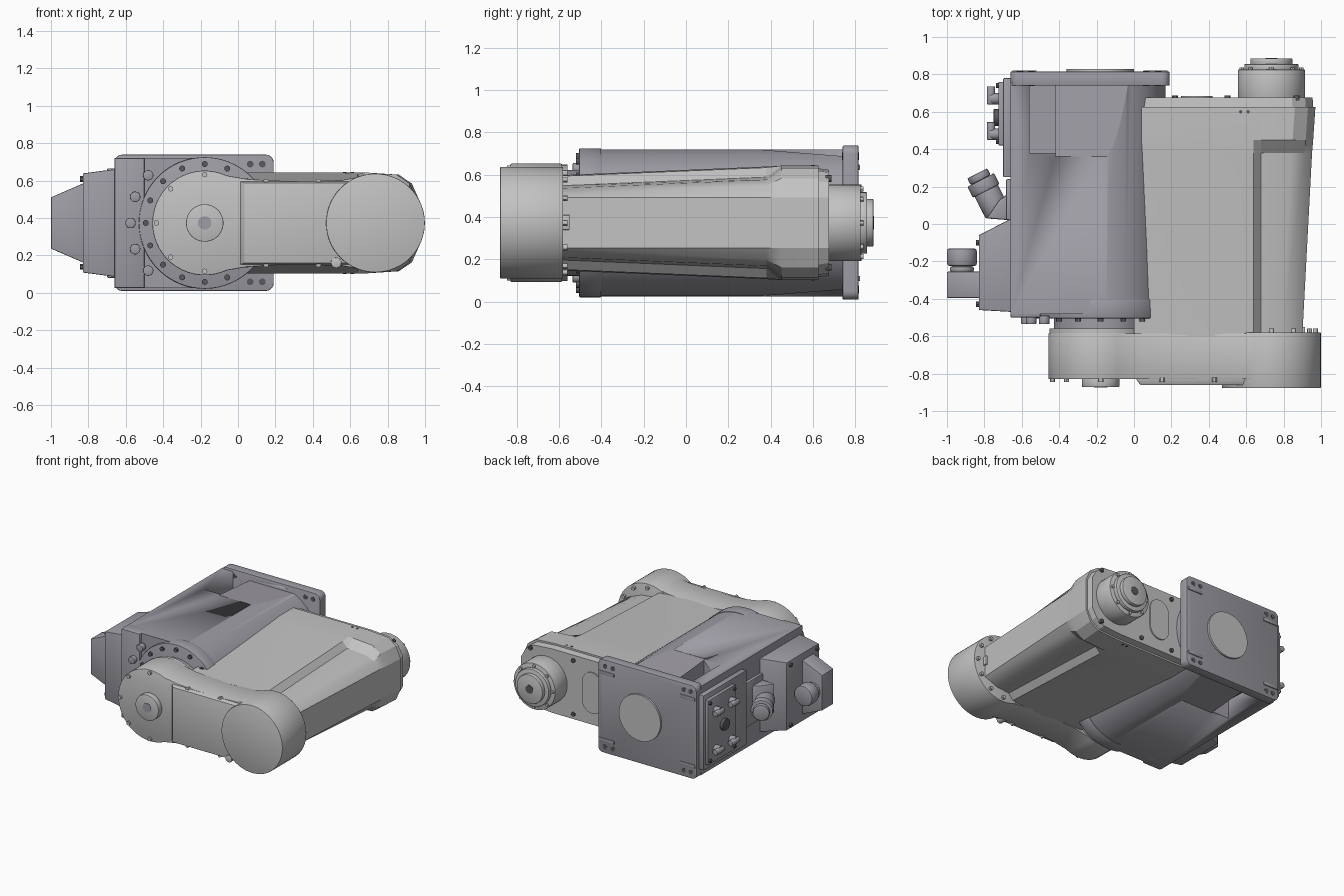
import bpy, bmesh
from math import sin, cos, radians, pi
from mathutils import Vector
from itertools import product

cube = bpy.data.objects.get("Cube")
if cube:
    bpy.data.objects.remove(cube, do_unlink=True)

ZC = 0.373          # height of all main axes
SHOULDER, WRIST = -0.178, 0.735


def material(name, rgb):
    m = bpy.data.materials.new(name)
    m.use_nodes = True
    m.diffuse_color = (*rgb, 1)
    m.node_tree.nodes["Principled BSDF"].inputs["Base Color"].default_value = (*rgb, 1)
    return m


LIGHT = material("light grey", (0.54, 0.54, 0.54))
BASE = material("violet grey", (0.35, 0.34, 0.38))
DARK = material("dark grey", (0.10, 0.10, 0.11))


def finish(name, bm, mat, bevel=0, angle=30):
    bmesh.ops.recalc_face_normals(bm, faces=bm.faces)
    me = bpy.data.meshes.new(name)
    bm.to_mesh(me)
    bm.free()
    me.materials.append(mat)
    ob = bpy.data.objects.new(name, me)
    bpy.context.collection.objects.link(ob)
    bpy.ops.object.select_all(action='DESELECT')
    ob.select_set(True)
    bpy.context.view_layer.objects.active = ob
    if bevel:
        mod = ob.modifiers.new("bevel", 'BEVEL')
        mod.width, mod.segments, mod.limit_method = bevel, 2, 'ANGLE'
        mod.angle_limit = radians(40)
        bpy.ops.object.modifier_apply(modifier="bevel")
    bpy.ops.object.shade_smooth_by_angle(angle=radians(angle))
    return ob


def loft(name, rings, mat, bevel=0, angle=30):
    """Skin a list of equal-length point rings and cap both ends."""
    bm = bmesh.new()
    rows = [[bm.verts.new(p) for p in ring] for ring in rings]
    n = len(rows[0])
    for a, b in zip(rows, rows[1:]):
        for i in range(n):
            bm.faces.new((a[i], a[(i + 1) % n], b[(i + 1) % n], b[i]))
    bm.faces.new(rows[0])
    bm.faces.new(rows[-1])
    return finish(name, bm, mat, bevel, angle)


def prism(name, profile, y0, y1, mat, bevel=0):
    return loft(name, [[(x, y, z) for x, z in profile] for y in (y0, y1)], mat, bevel)


def hull(name, pts, mat, bevel=0):
    bm = bmesh.new()
    for p in pts:
        bm.verts.new(p)
    bmesh.ops.convex_hull(bm, input=bm.verts)
    bmesh.ops.dissolve_limit(bm, angle_limit=0.01, verts=bm.verts, edges=bm.edges)
    return finish(name, bm, mat, bevel)


def box(name, xs, ys, zs, mat, bevel=0):
    return hull(name, list(product(xs, ys, zs)), mat, bevel)


def rods(name, segments, mat, bevel=0, sides=48):
    """One object made of cylinders given as (start, end, radius)."""
    bm = bmesh.new()
    for a, b, r in segments:
        a, b = Vector(a), Vector(b)
        d = b - a
        rot = d.to_track_quat('Z', 'Y').to_matrix().to_4x4()
        rot.translation = (a + b) / 2
        bmesh.ops.create_cone(bm, cap_ends=True, segments=sides, radius1=r, radius2=r,
                              depth=d.length, matrix=rot)
    return finish(name, bm, mat, bevel)


def disc(name, x, y0, y1, r, mat, bevel=0):
    return rods(name, [((x, y0, ZC), (x, y1, ZC), r)], mat, bevel, 64)


def arc(cx, r, a0, a1, n=32):
    angles = [radians(a0 + (a1 - a0) * i / n) for i in range(n + 1)]
    return [(cx + r * cos(a), ZC + r * sin(a)) for a in angles]


def rounded(x0, x1, z0, z1, r):
    pts = []
    for cx, cz, a in ((x1 - r, z1 - r, 0), (x0 + r, z1 - r, 90),
                      (x0 + r, z0 + r, 180), (x1 - r, z0 + r, 270)):
        pts += [(cx + r * cos(radians(a + 15 * i)), cz + r * sin(radians(a + 15 * i)))
                for i in range(7)]
    return pts


# Base housing: D-shaped body with pockets cut above and below
base = prism("base_housing", arc(SHOULDER, 0.347, -90, 90) +
             [(-0.66, ZC + 0.347), (-0.66, ZC - 0.347)], -0.48, 0.76, BASE)
for s in (1, -1):
    cutters = [
        box("pocket_cutter", (-0.56, -0.42), (0.38, 0.74), (ZC + s * 0.2, ZC + s * 0.5), BASE),
        hull("slope_cutter", [(x, y, ZC + s * h) for x in (-0.42, 0.1)
                              for y, h in ((0.36, 0.345), (0.74, 0.315), (0.74, 0.5), (0.36, 0.5))], BASE)]
    for c in cutters:
        bpy.context.view_layer.objects.active = base
        mod = base.modifiers.new("cut", 'BOOLEAN')
        mod.operation, mod.object = 'DIFFERENCE', c
        bpy.ops.object.modifier_apply(modifier="cut")
        bpy.data.objects.remove(c, do_unlink=True)
box("pocket_cover", (-0.555, -0.425), (0.385, 0.735), (ZC - 0.206, ZC - 0.198), DARK)
box("base_front_block", (-0.66, -0.5), (-0.5, -0.4), (ZC - 0.347, ZC + 0.347), BASE, 0.006)

# Mounting plate with corner holes and round cover
prism("mounting_plate", rounded(-0.66, 0.19, 0.01, 0.738, 0.04), 0.74, 0.815, BASE, 0.005)
disc("plate_cover", -0.18, 0.81, 0.83, 0.18, LIGHT)
holes = []
for x in (-0.61, -0.55, 0.065, 0.13):
    for s in (1, -1):
        z = ZC + s * 0.315
        holes.append(((x, 0.738, z), (x, 0.817, z), 0.018))
rods("mounting_holes", holes, DARK, 0, 20)
for x0, x1 in ((-0.65, -0.52), (0.05, 0.18)):
    for s in (1, -1):
        box("corner_pad", (x0, x1), (0.81, 0.822), (ZC + s * 0.25, ZC + s * 0.275), BASE, 0.004)

# Shoulder flange, neck and bolt ring
disc("shoulder_flange", SHOULDER, -0.505, -0.4, 0.352, BASE, 0.006)
disc("shoulder_neck", SHOULDER, -0.57, -0.5, 0.25, BASE)
ring = []
for i in range(16):
    a = 2 * pi * i / 16
    x, z = SHOULDER + 0.315 * cos(a), ZC + 0.315 * sin(a)
    ring.append(((x, -0.5, z), (x, -0.52, z), 0.016))
rods("flange_bolts", ring, DARK, 0, 12)
rods("front_plugs", [((x, -0.49, ZC + dz), (x, -0.535, ZC + dz), 0.028) for x, dz in
                     ((-0.575, 0), (-0.55, 0.14), (-0.55, -0.14), (-0.48, 0.255), (-0.48, -0.255))],
     BASE, 0.004, 16)

# Side connection box with tapered outlet
hull("side_box", [(x, y, ZC + s * h) for s in (1, -1) for x, y, h in
                  ((-0.655, -0.47, 0.288), (-0.83, -0.46, 0.265),
                   (-0.83, -0.06, 0.265), (-0.655, 0.03, 0.288))], BASE, 0.006)
hull("outlet_block", [(x, y, ZC + s * h) for s in (1, -1) for y in (-0.395, -0.255)
                      for x, h in ((-0.82, 0.215), (-1.0, 0.137))], BASE, 0.005)
rods("outlet_gland", [((-0.92, -0.26, ZC), (-0.92, -0.225, ZC), 0.065),
                      ((-0.92, -0.225, ZC), (-0.92, -0.13, ZC), 0.08)], BASE, 0.015)
rods("side_box_bolts", [((-0.82, y, ZC + s * 0.235), (-0.845, y, ZC + s * 0.235), 0.015)
                        for y in (-0.43, -0.1) for s in (1, -1)], DARK, 0, 12)

# Angled power connector on its frame
box("connector_frame", (-0.685, -0.655), (0.02, 0.24), (0.2, 0.55), BASE, 0.01)
hull("connector_seat", [(x, y, z) for z in (0.27, 0.5) for x, y in
                        ((-0.66, 0.02), (-0.79, 0.03), (-0.72, 0.13), (-0.66, 0.17))], BASE, 0.01)


def along(t):
    return Vector((-0.73, 0.06, ZC)).lerp(Vector((-0.83, 0.255, ZC)), t)


rods("power_connector", [(along(0), along(0.65), 0.07), (along(0.6), along(0.9), 0.08),
                         (along(0.9), along(1.08), 0.06)], BASE, 0.006)

# Service panel with elbow fittings
box("service_panel", (-0.70, -0.655), (0.25, 0.78), (0.08, 0.665), BASE, 0.006)
box("panel_face", (-0.725, -0.69), (0.42, 0.76), (0.12, 0.625), BASE, 0.006)
for y, z in ((0.48, 0.22), (0.48, 0.52), (0.67, 0.22), (0.67, 0.52)):
    rods("elbow_fitting", [((-0.72, y, z), (-0.77, y, z), 0.03),
                           ((-0.765, y - 0.03, z), (-0.765, y + 0.065, z), 0.022)], BASE, 0.004, 20)
rods("panel_port", [((-0.72, 0.57, ZC), (-0.75, 0.57, ZC), 0.045)], DARK, 0.004, 24)
rods("panel_screws", [((-0.70, y, z), (-0.737, y, z), 0.013) for y in (0.44, 0.74)
                      for z in (0.15, 0.6)], DARK, 0, 12)

# Front link: two round ends joined by a slim waist
waist = [(0.05, 0.235), (0.2, 0.226), (0.4, 0.224), (0.56, 0.23)]
profile = (arc(SHOULDER, 0.28, 65, 295) + [(x, ZC - h) for x, h in waist] +
           arc(WRIST, 0.262, -110, 110) + [(x, ZC + h) for x, h in reversed(waist)])
prism("front_link", profile, -0.83, -0.585, LIGHT, 0.006)
disc("link_shoulder_end", SHOULDER, -0.6, -0.56, 0.275, LIGHT)
disc("elbow_cap", WRIST, -0.878, -0.58, 0.264, LIGHT, 0.004)
hull("link_cover", [(x, y, ZC + s * h) for s in (1, -1) for x, y, h in
                    ((0.005, -0.82, 0.225), (0.62, -0.82, 0.225),
                     (0.035, -0.862, 0.215), (0.6, -0.862, 0.215))], LIGHT, 0.005)
disc("shoulder_boss", SHOULDER, -0.872, -0.82, 0.1, LIGHT, 0.004)
disc("boss_recess", SHOULDER, -0.875, -0.87, 0.036, BASE)
link_bolts = [(SHOULDER + 0.258 * cos(radians(a)), ZC + 0.258 * sin(radians(a)))
              for a in (90, 135, 180, 225, 270)]
link_bolts += [(x, ZC + s * 0.222) for x in (0.15, 0.43) for s in (1, -1)]
rods("link_bolts", [((x, -0.82, z), (x, -0.845, z), 0.014) for x, z in link_bolts], LIGHT, 0, 12)
rods("link_plugs", [((0.525, -0.82, 0.16), (0.525, -0.868, 0.16), 0.028)], LIGHT, 0.003, 20)


# Upper arm: tapered shell with a groove that fades near the wrist
def arm_ring(y, h, xr, groove):
    half = [(0.0, h), (0.57, h), (0.64, h - 0.1 * groove), (0.68, h - groove),
            (xr - 0.11, h - 0.012 - groove), (xr - 0.04, h - 0.06 - groove * 0.6), (xr, 0.12)]
    return ([(x, y, ZC + z) for x, z in half] +
            [(x, y, ZC - z) for x, z in reversed(half)])


loft("upper_arm", [arm_ring(-0.6, 0.225, 0.9, 0.05), arm_ring(0.38, 0.266, 0.952, 0.05),
                   arm_ring(0.45, 0.27, 0.958, 0.0), arm_ring(0.625, 0.27, 0.97, 0.0)],
     LIGHT, 0, 22)
loft("arm_end_cover", [arm_ring(0.62, 0.258, 0.958, 0), arm_ring(0.675, 0.25, 0.955, 0)],
     LIGHT, 0, 22)
prism("oval_cover", rounded(0.25, 0.42, ZC - 0.16, ZC + 0.16, 0.084), 0.67, 0.684, LIGHT)
rods("arm_end_bolts", [((x, 0.66, ZC + s * 0.21), (x, 0.688, ZC + s * 0.21), 0.016)
                       for x in (0.22, 0.5, 0.87) for s in (1, -1)], DARK, 0, 12)
rods("arm_pins", [((x, 0.6, ZC + s * 0.262), (x, 0.6, ZC + s * 0.273), 0.009)
                  for x in (0.57, 0.61) for s in (1, -1)], DARK, 0, 12)
box("arm_latch", (0.88, 0.915), (-0.585, -0.55), (0.34, 0.41), LIGHT, 0.004)
rods("elbow_bolts", [((WRIST + 0.235 * cos(radians(a)), -0.59, ZC + 0.235 * sin(radians(a))),
                      (WRIST + 0.235 * cos(radians(a)), -0.56, ZC + 0.235 * sin(radians(a))), 0.014)
                     for a in range(-90, 91, 30)], LIGHT, 0, 12)

# Wrist flange stack
for name, y0, y1, r in (("wrist_housing", 0.66, 0.825, 0.18), ("wrist_collar", 0.82, 0.855, 0.145),
                        ("wrist_flange", 0.85, 0.885, 0.112)):
    disc(name, WRIST, y0, y1, r, LIGHT, 0.004)
disc("wrist_bore", WRIST, 0.88, 0.888, 0.032, DARK)
wrist_ring = [(WRIST + 0.16 * cos(pi * i / 4), ZC + 0.16 * sin(pi * i / 4)) for i in range(8)]
rods("wrist_bolts", [((x, 0.82, z), (x, 0.838, z), 0.012) for x, z in wrist_ring], LIGHT, 0, 12)
